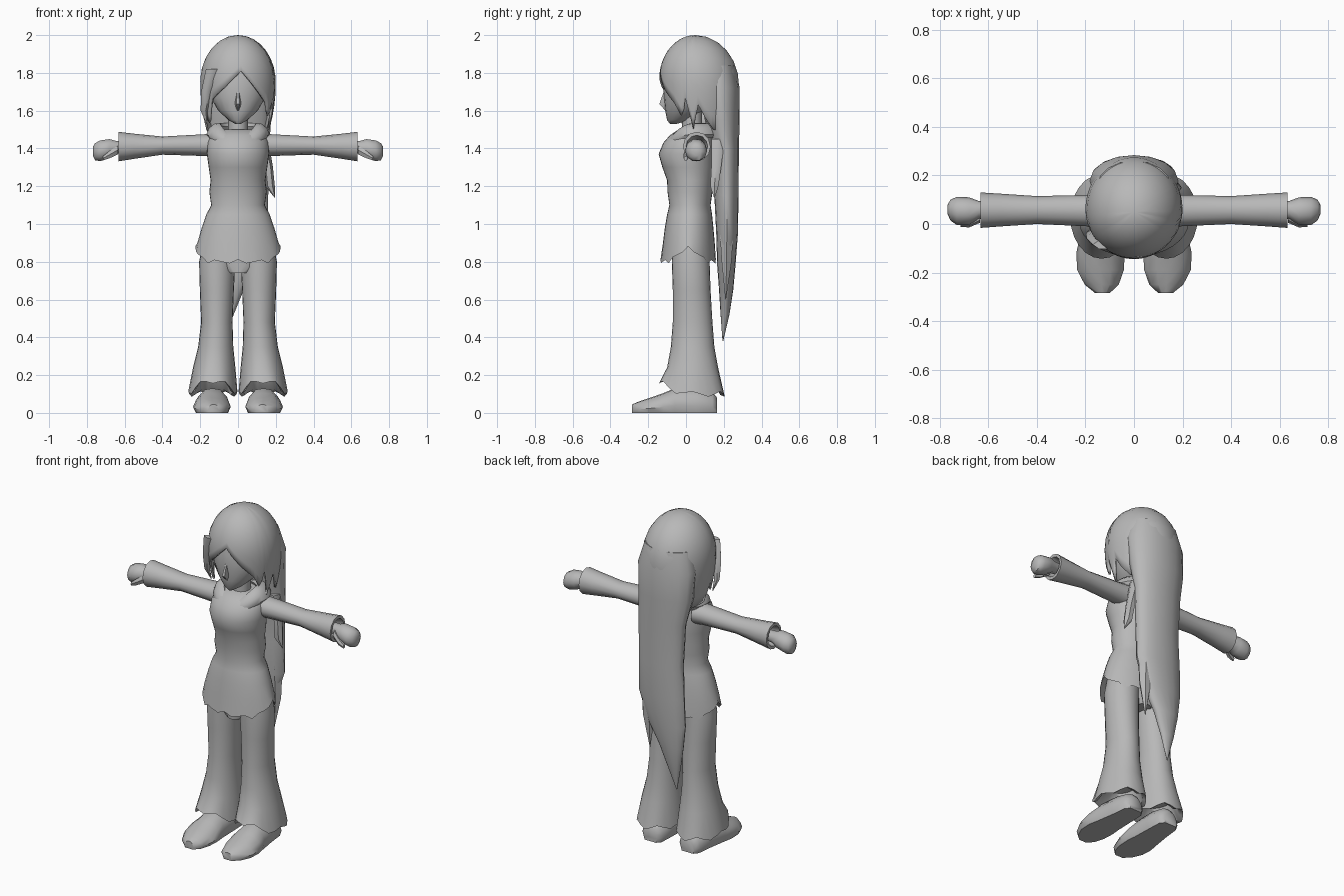
import bpy, bmesh, math
from mathutils import Vector

cube = bpy.data.objects.get("Cube")
if cube:
    bpy.data.objects.remove(cube)

grey = bpy.data.materials.new("plain grey")
grey.use_nodes = True
tone = (0.48, 0.48, 0.48, 1)
grey.diffuse_color = tone
grey.node_tree.nodes["Principled BSDF"].inputs["Base Color"].default_value = tone


def loft(name, rings, caps=True, angle=50, thick=0):
    """Skin a list of equally long closed rings of points."""
    bm = bmesh.new()
    loops = [[bm.verts.new(p) for p in ring] for ring in rings]
    n = len(loops[0])
    for a, b in zip(loops, loops[1:]):
        for i in range(n):
            j = (i + 1) % n
            bm.faces.new((a[i], a[j], b[j], b[i]))
    if caps:
        bm.faces.new(loops[0])
        bm.faces.new(loops[-1])
    bmesh.ops.remove_doubles(bm, verts=bm.verts, dist=0.0004)
    bmesh.ops.recalc_face_normals(bm, faces=bm.faces)
    mesh = bpy.data.meshes.new(name)
    bm.to_mesh(mesh)
    bm.free()
    mesh.materials.append(grey)
    ob = bpy.data.objects.new(name, mesh)
    bpy.context.collection.objects.link(ob)
    if thick:
        mod = ob.modifiers.new("thickness", 'SOLIDIFY')
        mod.thickness = thick
        mod.offset = -1
    bpy.ops.object.select_all(action='DESELECT')
    ob.select_set(True)
    bpy.context.view_layer.objects.active = ob
    bpy.ops.object.shade_smooth_by_angle(angle=math.radians(angle))
    return ob


def turn(n):
    return [2 * math.pi * i / n for i in range(n)]


def flat(z, cx, rx, y0, y1, n=20, lift=None):
    """Horizontal oval between y0 and y1, optionally with a wavy height."""
    return [(cx + rx * math.cos(a), (y0 + y1) / 2 + (y1 - y0) / 2 * math.sin(a),
             z + (lift(a) if lift else 0)) for a in turn(n)]


def upright(x, y0, y1, z0, z1, n=12):
    """Oval facing along x."""
    return [(x, (y0 + y1) / 2 + (y1 - y0) / 2 * math.cos(a),
             (z0 + z1) / 2 + (z1 - z0) / 2 * math.sin(a)) for a in turn(n)]


def strand(name, points):
    """Tapering lock of hair from (x, y, z, half width, half depth)."""
    return loft(name, [flat(z, x, w, y - d, y + d, 6) for x, y, z, w, d in points])


# Face, nose and neck
loft("face", [flat(z, 0, r, y0, y1) for z, r, y0, y1 in (
    (1.53, .015, -.085, -.05), (1.55, .05, -.10, .02), (1.6, .105, -.11, .09),
    (1.67, .145, -.118, .14), (1.76, .16, -.118, .16), (1.86, .14, -.09, .15))])
loft("nose", [flat(z, 0, r, y, -.09, 6) for z, r, y in (
    (1.6, .008, -.11), (1.635, .016, -.145), (1.7, .01, -.12))])
loft("neck", [flat(z, 0, .052, -.02, .085, 12) for z in (1.42, 1.6)])

# Hair cap whose lower edge forms fringe and side locks
EDGE = ((-180, 1.5), (-168, 1.62), (-149, 1.53), (-135, 1.66), (-112, 1.72),
        (-85, 1.81), (-60, 1.71), (-40, 1.64), (-28, 1.56), (-20, 1.67),
        (-10, 1.5), (0, 1.63), (12, 1.55), (25, 1.5), (90, 1.45), (180, 1.5))


def edge_height(deg):
    for (a, za), (b, zb) in zip(EDGE, EDGE[1:]):
        if a <= deg <= b:
            return za + (zb - za) * (deg - a) / (b - a)
    return EDGE[-1][1]


def cap_point(a, t):
    deg = (math.degrees(a) + 180) % 360 - 180
    low, mid = edge_height(deg), 1.75
    quarter = math.pi / 2
    end = math.acos((low - mid) / .25) if low > mid else quarter + (mid - low) / .25
    phi = end * t
    if phi < quarter:
        z, r = mid + .25 * math.cos(phi), math.sin(phi)
    else:
        drop = phi - quarter
        z, r = mid - .25 * drop, 1 - .16 * drop ** 2
    s = math.sin(a)
    return (.2 * r * math.cos(a), .06 + (.22 if s > 0 else .202) * r * s - .01 * math.cos(phi), z)


loft("hair_cap", [[cap_point(a, t / 10) for a in turn(72)] for t in range(11)],
     caps=False, thick=.012)

# Long hair down the back and loose locks
loft("long_hair", [flat(z, x, r, y0, y1, 16) for z, x, r, y0, y1 in (
    (1.84, 0, .15, .06, .26), (1.72, 0, .183, .07, .284), (1.55, 0, .175, .10, .284),
    (1.4, .01, .155, .145, .28), (1.15, .015, .145, .15, .278),
    (.95, .01, .15, .16, .275), (.78, -.02, .125, .165, .262),
    (.65, -.05, .08, .175, .25), (.52, -.065, .042, .183, .23),
    (.38, -.075, .002, .193, .197))])
strand("back_lock", [(.09, .215, 1, .06, .045), (.1, .215, .8, .04, .03), (.095, .21, .6, .002, .002)])
strand("side_lock", [(.13, .17, 1.45, .03, .04), (.16, .16, 1.3, .025, .03),
                     (.17, .15, 1.2, .025, .025), (.195, .15, 1.14, .002, .002)])
strand("fringe_lock", [(-.12, -.085, 1.82, .05, .02), (-.165, -.06, 1.7, .03, .025),
                       (-.18, -.04, 1.6, .018, .015), (-.165, -.02, 1.53, .002, .002)])

# Tunic with pointed hem and side slits
def hem(a):
    return .07 * abs(math.cos(a)) ** 8 + .012 * math.cos(12 * a)


loft("tunic", [flat(z, 0, r, y0, y1, 32) for z, r, y0, y1 in (
    (1.5, .10, -.04, .12), (1.47, .145, -.085, .14), (1.43, .162, -.12, .148),
    (1.37, .165, -.145, .15), (1.3, .155, -.125, .15), (1.23, .145, -.1, .142),
    (1.17, .152, -.098, .14), (1.1, .142, -.088, .13), (1.05, .168, -.1, .138),
    (.98, .192, -.112, .145), (.9, .215, -.122, .152))]
    + [flat(.8, 0, .226, -.135, .158, 32, hem), flat(.83, 0, .195, -.11, .135, 32, hem),
       flat(.92, 0, .17, -.09, .12, 32)])

# Rolled hood collar, sweeping low at the front
def collar_ring(b):
    ring = []
    for a in turn(28):
        front = max(0, -math.sin(a))
        out = Vector((math.cos(a), math.sin(a), 0))
        p = Vector((.125 * out.x, .035 + .115 * out.y, 1.495 - .07 * front ** 2))
        p += out * (.042 - .012 * front) * math.cos(b)
        p.z += .036 * math.sin(b) - .02 * math.cos(b)
        ring.append(p)
    return ring


collar = [collar_ring(b) for b in turn(8)]
loft("hood_collar", collar + collar[:1], caps=False)

# Hips
loft("hips", [flat(z, 0, r, -.07, .12) for z, r in ((.74, .06), (.8, .17), (.95, .16))])

for side, s in (("left", 1), ("right", -1)):
    # Sleeve with an open cuff
    loft(side + "_sleeve", [upright(s * x, y0, y1, z0, z1) for x, y0, y1, z0, z1 in (
        (.12, -.01, .125, 1.355, 1.48), (.18, -.01, .12, 1.36, 1.475),
        (.4, 0, .115, 1.367, 1.463), (.55, -.01, .125, 1.345, 1.478),
        (.632, -.016, .13, 1.332, 1.488), (.632, 0, .115, 1.35, 1.47),
        (.56, .015, .1, 1.37, 1.45))])
    # Fist and thumb
    loft(side + "_hand", [upright(s * x, y0, y1, z0, z1, 10) for x, y0, y1, z0, z1 in (
        (.55, .03, .09, 1.38, 1.44), (.64, .02, .095, 1.37, 1.44),
        (.68, -.003, .11, 1.345, 1.452), (.73, -.005, .112, 1.33, 1.445),
        (.757, .015, .1, 1.335, 1.43), (.768, .04, .08, 1.36, 1.41))])
    loft(side + "_thumb", [upright(s * x, y0, y1, z0, z1, 6) for x, y0, y1, z0, z1 in (
        (.635, .005, .05, 1.365, 1.42), (.68, -.014, .02, 1.345, 1.39),
        (.715, -.012, .01, 1.335, 1.36))])

    # Flared trouser leg, hem raised over the instep
    def cuff(a):
        return .07 * max(0, -math.sin(a)) ** 2 + .014 * math.cos(6 * a)
    loft(side + "_trouser_leg", [flat(z, s * x, r, y0, y1, 24) for z, x, r, y0, y1 in (
        (.95, .09, .085, -.07, .12), (.8, .11, .096, -.075, .125), (.65, .112, .09, -.07, .13),
        (.48, .112, .083, -.07, .14), (.35, .118, .093, -.08, .15), (.24, .126, .112, -.1, .17))]
        + [flat(.1, s * .133, .13, -.143, .205, 24, cuff),
           flat(.11, s * .133, .11, -.12, .18, 24, cuff),
           flat(.22, s * .126, .09, -.07, .13, 24)])
    # Shoe, swept from heel to toe
    shoe = []
    for y, x, r, top in ((.165, .125, .045, .08), (.14, .125, .07, .11), (.05, .128, .078, .13),
                         (-.06, .135, .09, .13), (-.12, .138, .1, .105), (-.19, .138, .096, .08),
                         (-.25, .133, .07, .06), (-.285, .13, .03, .045)):
        shoe.append([(s * (x + r * px), y, top * pz) for px, pz in (
            (-.85, 0), (.85, 0), (1, .3), (.85, .65), (.45, .95), (0, 1),
            (-.45, .95), (-.85, .65), (-1, .3))])
    loft(side + "_shoe", shoe)
